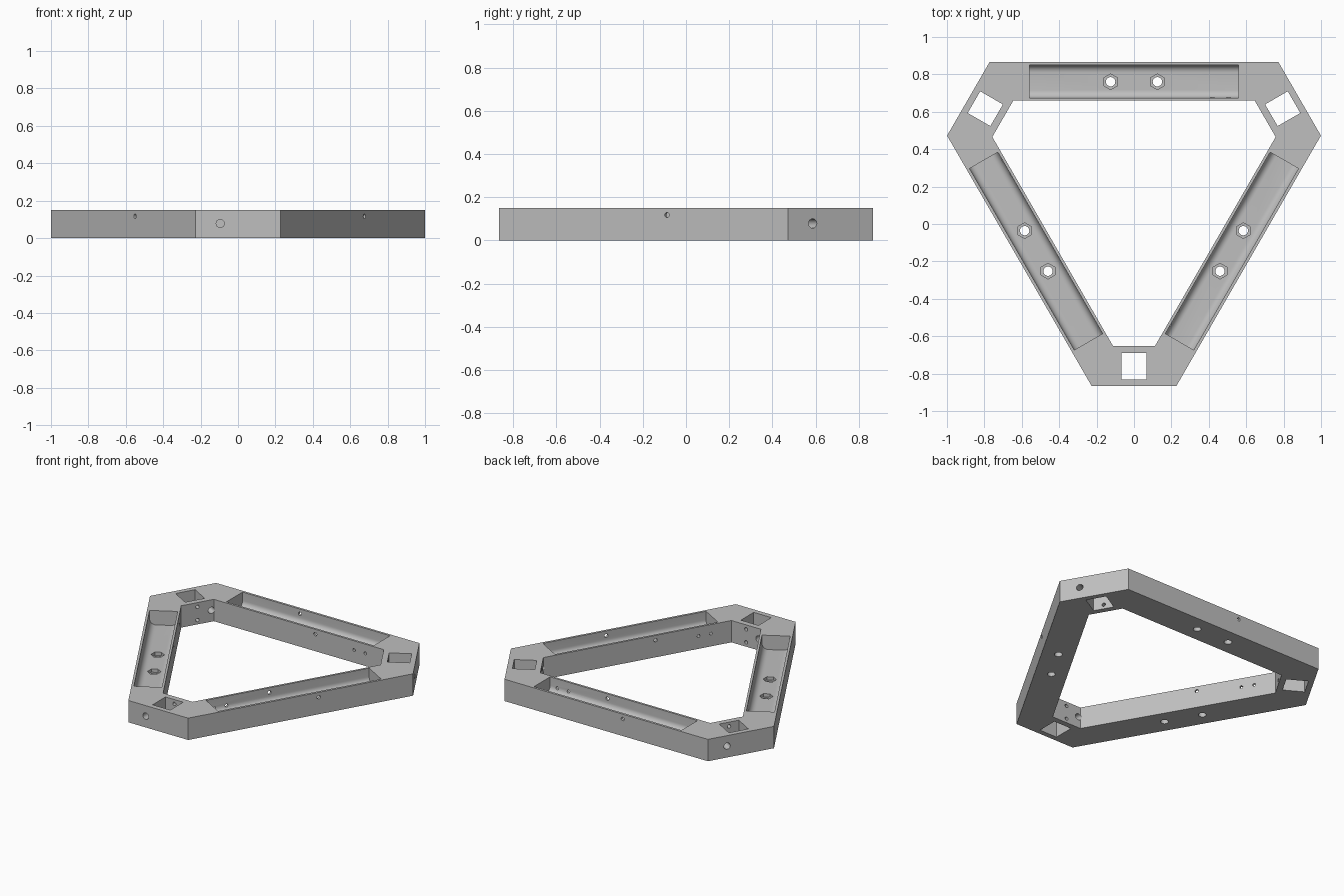
import bpy, bmesh
from math import sin, cos, pi, radians, sqrt
from mathutils import Matrix, Vector

if "Cube" in bpy.data.objects:
    bpy.data.objects.remove(bpy.data.objects["Cube"], do_unlink=True)

HEIGHT = 0.15
BAR_OUT, BAR_IN = 0.708, 0.502        # bar faces, distance from centre
TIP_OUT, TIP_IN = 1.023, 0.81         # corner faces, distance from centre
CENTRE = Matrix.Translation((0, (TIP_OUT - BAR_OUT) / 2, 0))
TURNS = [CENTRE @ Matrix.Rotation(radians(120 * k), 4, 'Z') for k in range(3)]


def prism(bm, points, sweep, matrix):
    """Solid made by sweeping a closed outline along a vector."""
    a = [bm.verts.new(matrix @ Vector(p)) for p in points]
    b = [bm.verts.new(matrix @ (Vector(p) + Vector(sweep))) for p in points]
    faces = [bm.faces.new(a), bm.faces.new(b[::-1])]
    for i in range(len(a)):
        j = (i + 1) % len(a)
        faces.append(bm.faces.new((a[j], a[i], b[i], b[j])))
    bmesh.ops.recalc_face_normals(bm, faces=faces)


def rod_z(bm, x, y, z0, z1, r, sides, matrix):
    pts = [(x + r * sin(2 * pi * i / sides), y + r * cos(2 * pi * i / sides), z0)
           for i in range(sides)]
    prism(bm, pts, (0, 0, z1 - z0), matrix)


def rod_y(bm, x, z, y0, y1, r, matrix, sides=16):
    pts = [(x + r * cos(2 * pi * i / sides), y0, z + r * sin(2 * pi * i / sides))
           for i in range(sides)]
    prism(bm, pts, (0, y1 - y0, 0), matrix)


def outline(bar, tip, z):
    """Triangle with cut-off corners."""
    w = (bar - tip / 2) / (sqrt(3) / 2)
    return [Matrix.Rotation(radians(120 * k), 4, 'Z') @ Vector((s * w, -tip, z))
            for k in range(3) for s in (-1, 1)]


def make_object(name, bm):
    mesh = bpy.data.meshes.new(name)
    bm.to_mesh(mesh)
    bm.free()
    obj = bpy.data.objects.new(name, mesh)
    bpy.context.collection.objects.link(obj)
    return obj


# Solid body
bm = bmesh.new()
prism(bm, outline(BAR_OUT, TIP_OUT, 0), (0, 0, HEIGHT), CENTRE)
frame = make_object("triangular_frame", bm)

# Large openings: centre, round-cornered troughs, square corner holes
FLOOR, FILLET, Y0, Y1, HALF = 0.052, 0.04, 0.517, 0.692, 0.56
openings = bmesh.new()
prism(openings, outline(BAR_IN, TIP_IN, -0.1), (0, 0, 0.4), CENTRE)
arc = [radians(90 * i / 8) for i in range(9)]
trough = [(-HALF, Y0, 0.25)]
trough += [(-HALF, Y0 + FILLET * (1 - cos(t)), FLOOR + FILLET * (1 - sin(t))) for t in arc]
trough += [(-HALF, Y1 - FILLET * (1 - cos(t)), FLOOR + FILLET * (1 - sin(t))) for t in arc[::-1]]
trough += [(-HALF, Y1, 0.25)]
for m in TURNS:
    prism(openings, trough, (2 * HALF, 0, 0), m)
    square = [(sx * 0.067, -0.918 + sy * 0.07, -0.1)
              for sx, sy in ((-1, -1), (1, -1), (1, 1), (-1, 1))]
    prism(openings, square, (0, 0, 0.4), m)

# Hexagonal nut recesses
recesses = bmesh.new()
for m in TURNS:
    for x in (-0.125, 0.125):
        rod_z(recesses, x, 0.603, 0.03, 0.1, 0.042, 6, m)

# Bolt holes and cable holes
holes = bmesh.new()
for m in TURNS:
    for x in (-0.125, 0.125):
        rod_z(holes, x, 0.603, -0.05, 0.1, 0.025, 20, m)
    rod_y(holes, -0.125, 0.117, 0.66, 0.75, 0.012, m)
    rod_y(holes, 0.125, 0.117, 0.45, 0.55, 0.012, m)
    for x in (0.42, 0.505):
        rod_y(holes, x, 0.087, 0.45, 0.56, 0.01, m)
    rod_y(holes, -0.095, 0.078, -1.1, -0.75, 0.022, m)
    for z in (0.03, 0.12):
        rod_y(holes, 0, z, -0.88, -0.78, 0.012, m)

bpy.context.view_layer.objects.active = frame
for name, cut in (("openings", openings), ("recesses", recesses), ("holes", holes)):
    cutter = make_object(name + "_cutter", cut)
    cutter.hide_render = True
    mod = frame.modifiers.new(name, 'BOOLEAN')
    mod.operation, mod.solver, mod.object = 'DIFFERENCE', 'EXACT', cutter
    bpy.ops.object.modifier_apply(modifier=mod.name)
    bpy.data.objects.remove(cutter, do_unlink=True)

# Plain grey finish
grey = bpy.data.materials.new("grey_plastic")
grey.use_nodes = True
colour = (0.52, 0.52, 0.52, 1)
grey.diffuse_color = colour
grey.node_tree.nodes["Principled BSDF"].inputs["Base Color"].default_value = colour
frame.data.materials.clear()
frame.data.materials.append(grey)

bpy.ops.object.select_all(action='DESELECT')
frame.select_set(True)
bpy.ops.object.shade_smooth_by_angle(angle=radians(25))
